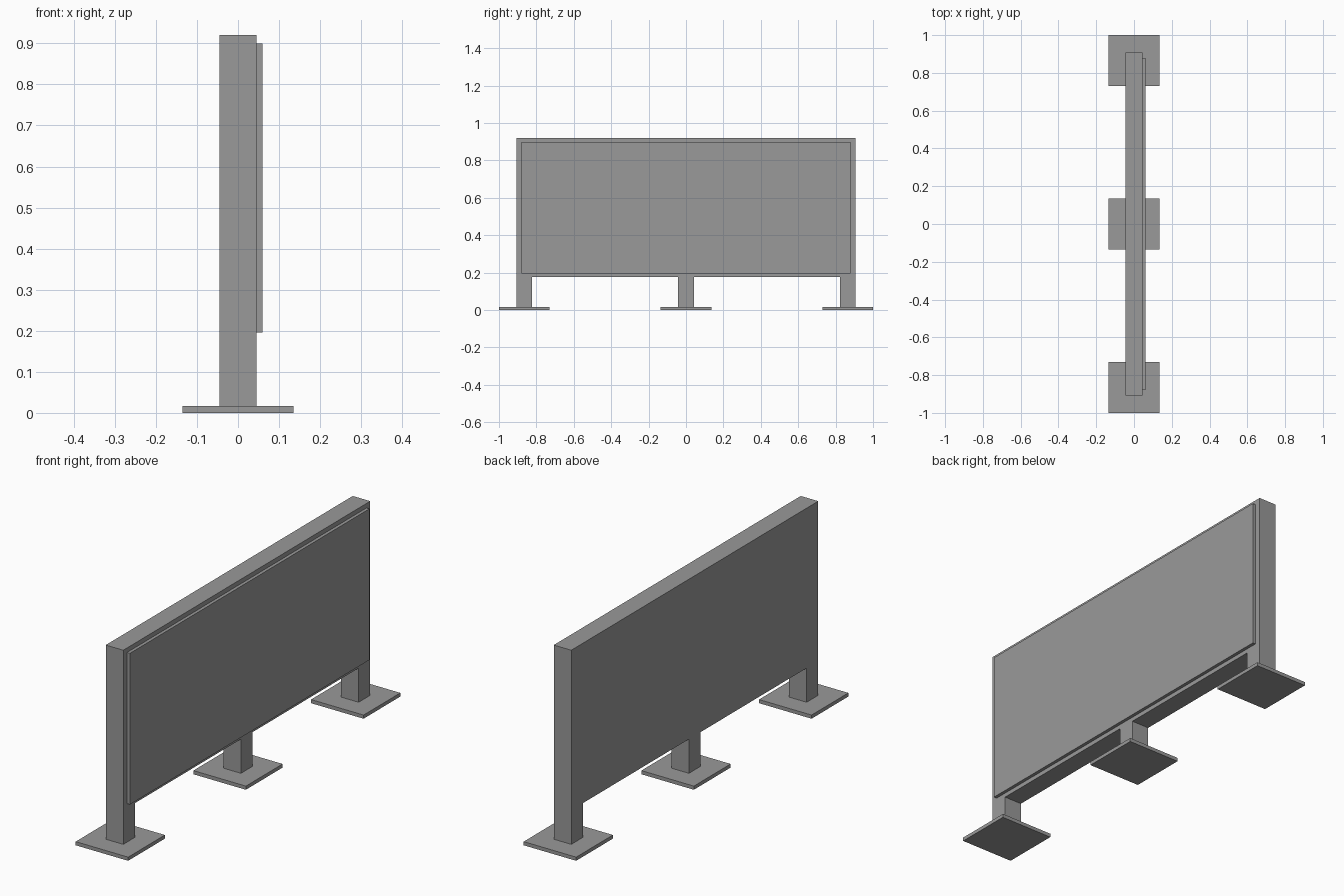
import bpy

cube = bpy.data.objects.get("Cube")
if cube:
    bpy.data.objects.remove(cube, do_unlink=True)

# Single grey material
grey = bpy.data.materials.new("grey")
grey.use_nodes = True
colour = (0.32, 0.32, 0.32, 1)
grey.diffuse_color = colour
grey.node_tree.nodes["Principled BSDF"].inputs["Base Color"].default_value = colour

FOOT_TOP, BODY_BOTTOM, BODY_TOP = 0.017, 0.176, 0.92
HALF_X, POST_HALF_Y, POST_Y = 0.045, 0.0425, 0.865
BODY_HALF_Y = POST_Y + POST_HALF_Y


def box(name, low, high):
    """Flat-sided box between two corners."""
    bpy.ops.mesh.primitive_cube_add(size=1)
    obj = bpy.context.object
    obj.name = obj.data.name = name
    for v in obj.data.vertices:
        v.co = [h if c > 0 else l for c, l, h in zip(v.co, low, high)]
    obj.data.materials.append(grey)
    return obj


# Main board
box("board", (-HALF_X, -BODY_HALF_Y, BODY_BOTTOM), (HALF_X, BODY_HALF_Y, BODY_TOP))

# Raised panel on the left face
box("raised_panel", (HALF_X, -0.88, 0.196), (0.06, 0.88, 0.899))

# Three posts, each on a square base plate
for place, y in (("front", -POST_Y), ("middle", 0), ("back", POST_Y)):
    box(place + "_post", (-HALF_X, y - POST_HALF_Y, FOOT_TOP),
        (HALF_X, y + POST_HALF_Y, BODY_BOTTOM))
    box(place + "_base_plate", (-0.135, y - 0.135, 0), (0.135, y + 0.135, FOOT_TOP))
